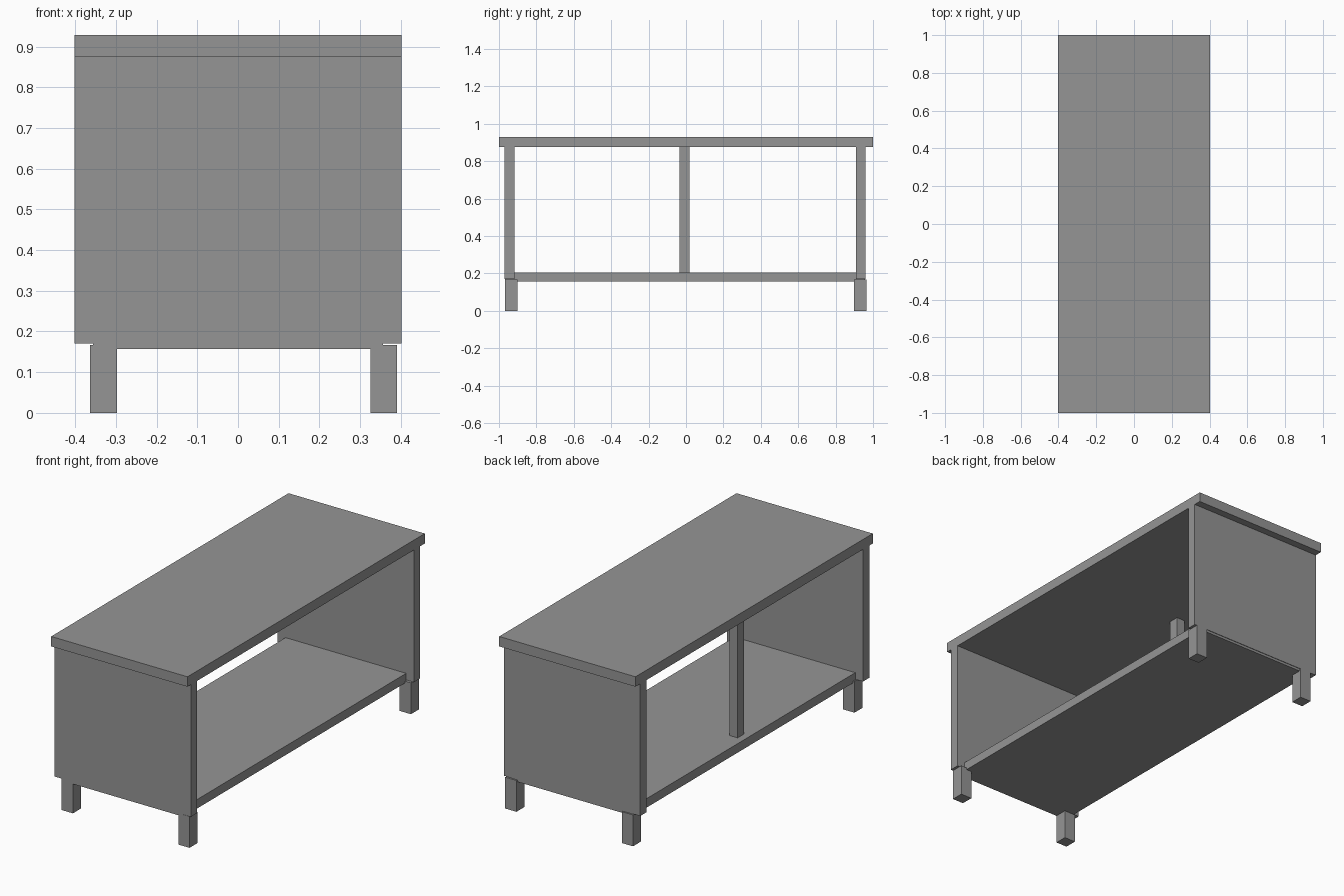
import bpy

cube = bpy.data.objects.get("Cube")
if cube:
    bpy.data.objects.remove(cube, do_unlink=True)

# Single grey finish
grey = bpy.data.materials.new("grey")
grey.use_nodes = True
colour = (0.3, 0.3, 0.3, 1)
grey.diffuse_color = colour
grey.node_tree.nodes["Principled BSDF"].inputs["Base Color"].default_value = colour


def box(name, x, y, z):
    """Box spanning the given (low, high) range on each axis."""
    spans = (x, y, z)
    bpy.ops.mesh.primitive_cube_add(size=1, location=[(a + b) / 2 for a, b in spans])
    obj = bpy.context.object
    obj.name = name
    obj.scale = [b - a for a, b in spans]
    bpy.ops.object.transform_apply(location=False, rotation=False, scale=True)
    obj.data.materials.append(grey)
    return obj


WIDTH = (-0.402, 0.402)
TOP_UNDERSIDE = 0.875
SHELF_TOP = 0.205

# Table top
box("table_top", WIDTH, (-1, 1), (TOP_UNDERSIDE, 0.928))

# End panels
box("front_panel", WIDTH, (-0.971, -0.918), (0.17, TOP_UNDERSIDE))
box("back_panel", WIDTH, (0.909, 0.96), (0.17, TOP_UNDERSIDE))

# Lower shelf, reaching through under both panels
box("shelf", (-0.356, 0.356), (-0.968, 0.957), (0.157, SHELF_TOP))

# Middle post on the right side
box("middle_post", (-0.318, -0.27), (-0.035, 0.019), (SHELF_TOP, TOP_UNDERSIDE))

# Four square legs
for side, x in (("right", (-0.363, -0.297)), ("left", (0.325, 0.391))):
    for end, y in (("front", (-0.967, -0.901)), ("back", (0.899, 0.965))):
        box(f"{end}_{side}_leg", x, y, (0, 0.167))
